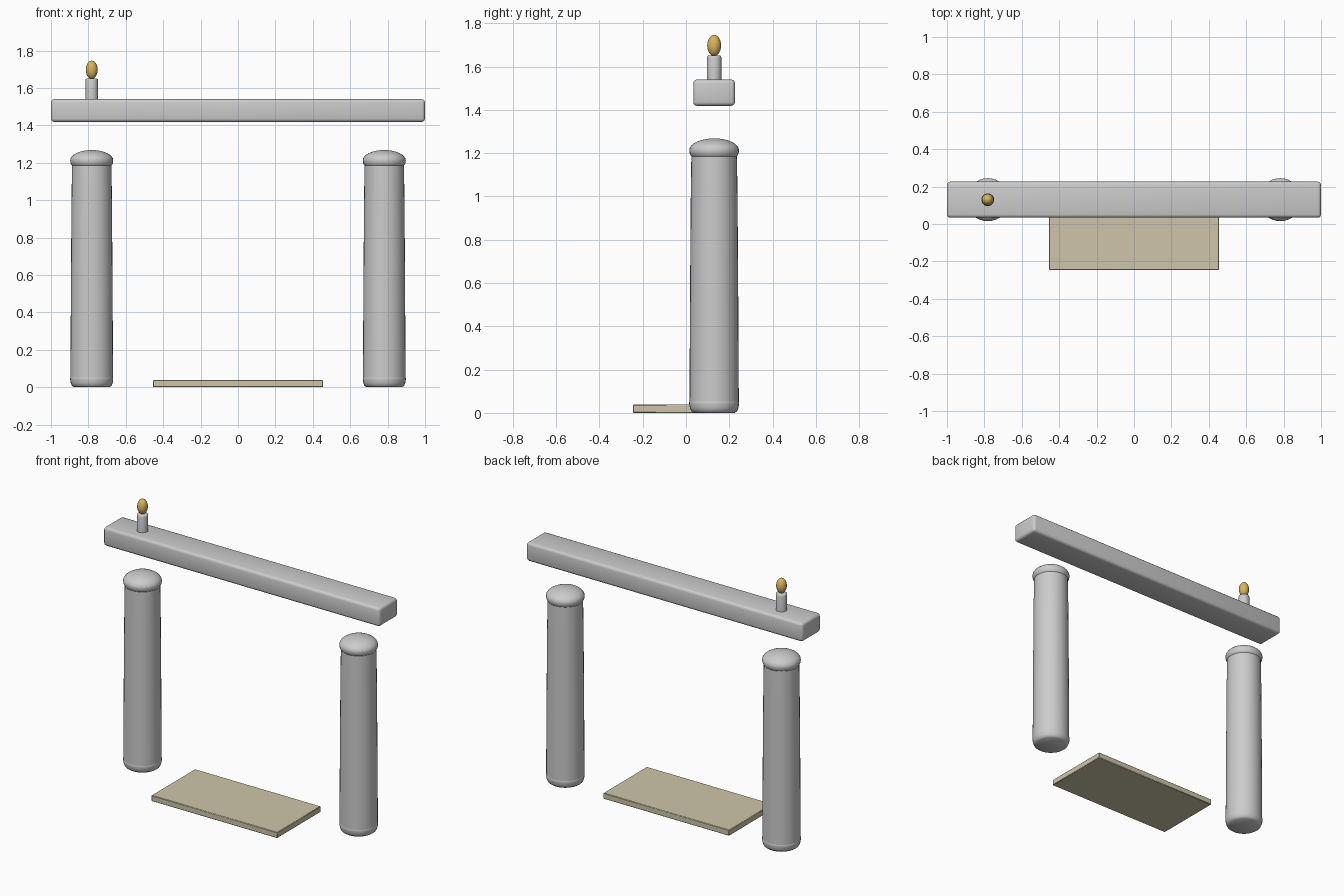
import bpy, bmesh, math

if "Cube" in bpy.data.objects:
    bpy.data.objects.remove(bpy.data.objects["Cube"])

Y = 0.13        # depth centre of columns, beam and candle
COL_X = 0.782


def material(name, rgb):
    m = bpy.data.materials.new(name)
    m.diffuse_color = (*rgb, 1)
    m.use_nodes = True
    m.node_tree.nodes["Principled BSDF"].inputs["Base Color"].default_value = m.diffuse_color
    return m


def finish(name, bm, mat=None, loc=(0, 0, 0), angle=40):
    bmesh.ops.recalc_face_normals(bm, faces=bm.faces)
    me = bpy.data.meshes.new(name)
    bm.to_mesh(me)
    bm.free()
    ob = bpy.data.objects.new(name, me)
    bpy.context.collection.objects.link(ob)
    ob.location = loc
    if mat:
        me.materials.append(mat)
    bpy.ops.object.select_all(action='DESELECT')
    ob.select_set(True)
    bpy.context.view_layer.objects.active = ob
    bpy.ops.object.shade_smooth_by_angle(angle=math.radians(angle))
    return ob


def lathe(name, profile, sides, loc, mat=None):
    """Revolve (radius, z) points; radius 0 makes a pole."""
    bm = bmesh.new()
    rings = []
    for r, z in profile:
        n = sides if r > 0 else 1
        rings.append([bm.verts.new((r * math.cos(2 * math.pi * i / sides),
                                    r * math.sin(2 * math.pi * i / sides), z)) for i in range(n)])
    for a, b in zip(rings, rings[1:]):
        for i in range(sides):
            j = (i + 1) % sides
            quad = [a[i % len(a)], a[j % len(a)], b[j % len(b)], b[i % len(b)]]
            bm.faces.new(list(dict.fromkeys(quad)))
    for ring in (rings[0], rings[-1]):
        if len(ring) > 1:
            bm.faces.new(ring)
    return finish(name, bm, mat, loc)


def box(name, lo, hi, bevel, segments, mat=None):
    bm = bmesh.new()
    bmesh.ops.create_cube(bm, size=1)
    for v in bm.verts:
        v.co = [l + (c + 0.5) * (h - l) for c, l, h in zip(v.co, lo, hi)]
    bmesh.ops.bevel(bm, geom=bm.edges[:], offset=bevel, segments=segments,
                    profile=0.5, affect='EDGES')
    return finish(name, bm, mat)


tan = material("tan", (0.62, 0.56, 0.40))
gold = material("gold", (0.70, 0.46, 0.11))

# Columns: rounded foot, tapered shaft, domed cap
foot = [(0.095, 0), (0.106, 0.008), (0.112, 0.022), (0.115, 0.04), (0.115, 0.05),
        (0.111, 0.058)]
shaft = [(0.114, 0.04), (0.1135, 0.15), (0.111, 0.6), (0.108, 1.0), (0.106, 1.15), (0.105, 1.19)]
dome = [(0.115 * math.cos(t * math.pi / 16), 1.213 + 0.055 * math.sin(t * math.pi / 16))
        for t in range(8)]
cap = [(0.1, 1.18), (0.107, 1.187), (0.113, 1.198)] + dome + [(0, 1.268)]
for side, x in (("left", -COL_X), ("right", COL_X)):
    lathe(side + "_column_foot", foot, 32, (x, Y, 0))
    lathe(side + "_column_shaft", shaft, 32, (x, Y, 0))
    lathe(side + "_column_cap", cap, 32, (x, Y, 0))

# Floating shelf beam
box("mantel_beam", (-1, Y - 0.0965, 1.418), (1, Y + 0.0965, 1.54), 0.018, 3)

# Hearth slab on the floor
box("hearth_slab", (-0.455, -0.245, 0), (0.455, 0.205, 0.038), 0.003, 1, tan)

# Candle and flame
lathe("candle", [(0.034, 1.53), (0.034, 1.64), (0.032, 1.647), (0.028, 1.65)], 24, (-0.782, Y, 0))
flame = [(0, 1.648)] + [(0.032 * math.sin(k * math.pi / 12), 1.697 - 0.049 * math.cos(k * math.pi / 12))
                        for k in range(1, 12)] + [(0, 1.746)]
lathe("flame", flame, 20, (-0.782, Y, 0), gold)
